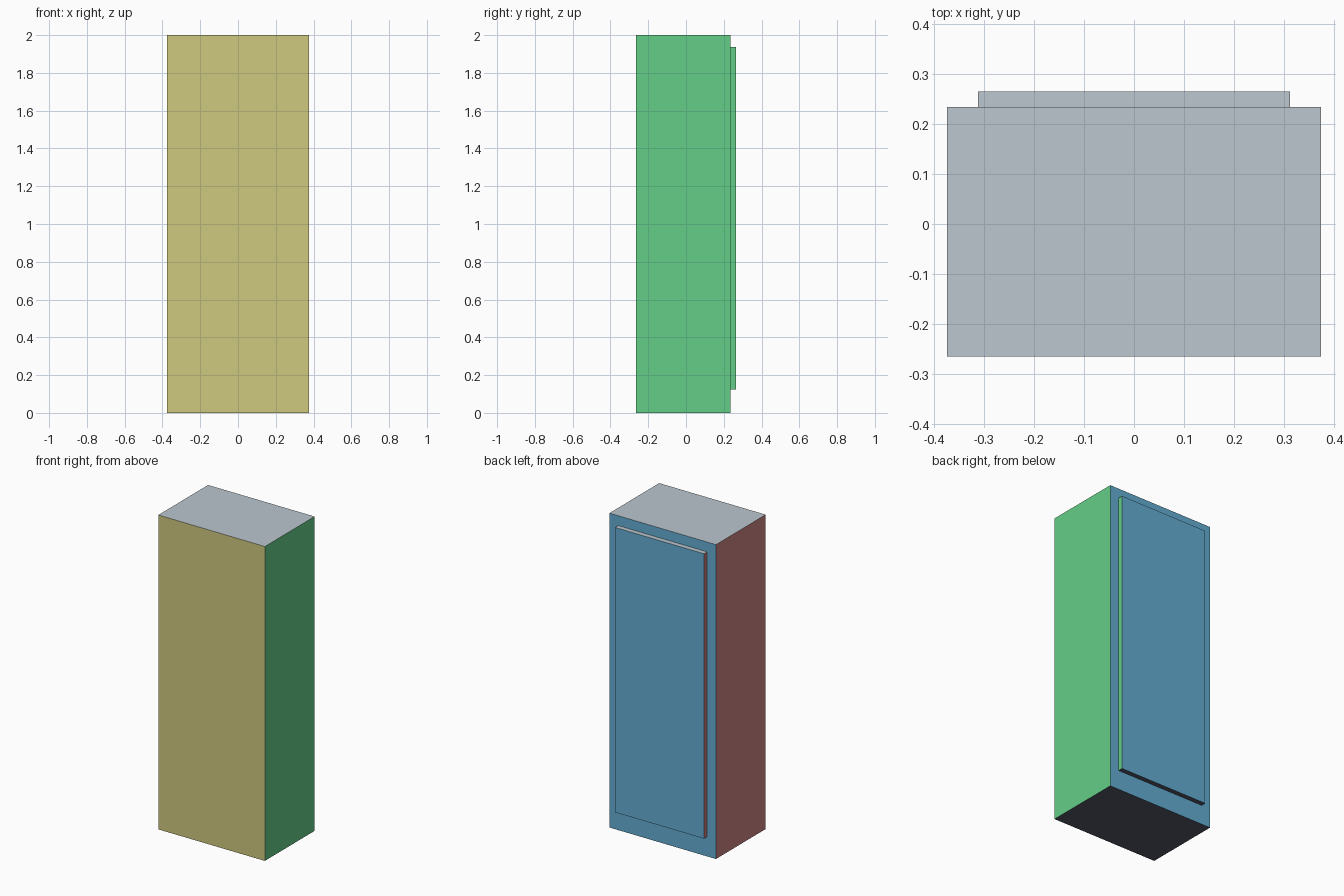
import bpy
import bmesh
from mathutils import Vector

if "Cube" in bpy.data.objects:
    bpy.data.objects.remove(bpy.data.objects["Cube"])

U = 1 / 32  # the model sits on a 1/32 unit grid


def linear(c):
    c /= 255
    return c / 12.92 if c <= 0.04045 else ((c + 0.055) / 1.055) ** 2.4


# One flat colour per facing direction
SIDES = [
    ("front_yellow", (207, 200, 127), (0, -1, 0)),
    ("right_green", (101, 206, 136), (1, 0, 0)),
    ("top_grey", (188, 199, 207), (0, 0, 1)),
    ("back_blue", (100, 173, 211), (0, 1, 0)),
    ("left_red", (208, 134, 134), (-1, 0, 0)),
    ("bottom_dark", (82, 89, 105), (0, 0, -1)),
]
materials = []
for name, rgb, _ in SIDES:
    mat = bpy.data.materials.new(name)
    mat.diffuse_color = (*map(linear, rgb), 1)
    mat.use_nodes = True
    mat.node_tree.nodes["Principled BSDF"].inputs["Base Color"].default_value = mat.diffuse_color
    materials.append(mat)


def box(name, low, high):
    """Box between two grid corners, coloured by face direction."""
    low, high = Vector(low) * U, Vector(high) * U
    bm = bmesh.new()
    bmesh.ops.create_cube(bm, size=1)
    bmesh.ops.scale(bm, vec=high - low, verts=bm.verts)
    bmesh.ops.translate(bm, vec=(low + high) / 2, verts=bm.verts)
    bm.normal_update()
    for face in bm.faces:
        face.material_index = max(
            range(len(SIDES)), key=lambda i: face.normal.dot(Vector(SIDES[i][2])))
    mesh = bpy.data.meshes.new(name)
    bm.to_mesh(mesh)
    bm.free()
    for mat in materials:
        mesh.materials.append(mat)
    obj = bpy.data.objects.new(name, mesh)
    bpy.context.collection.objects.link(obj)
    return obj


# Tall cabinet body
box("cabinet_body", (-12, -8.5, 0), (12, 7.5, 64))
# Raised panel on the back
box("back_panel", (-10, 7.5, 4), (10, 8.5, 62))
